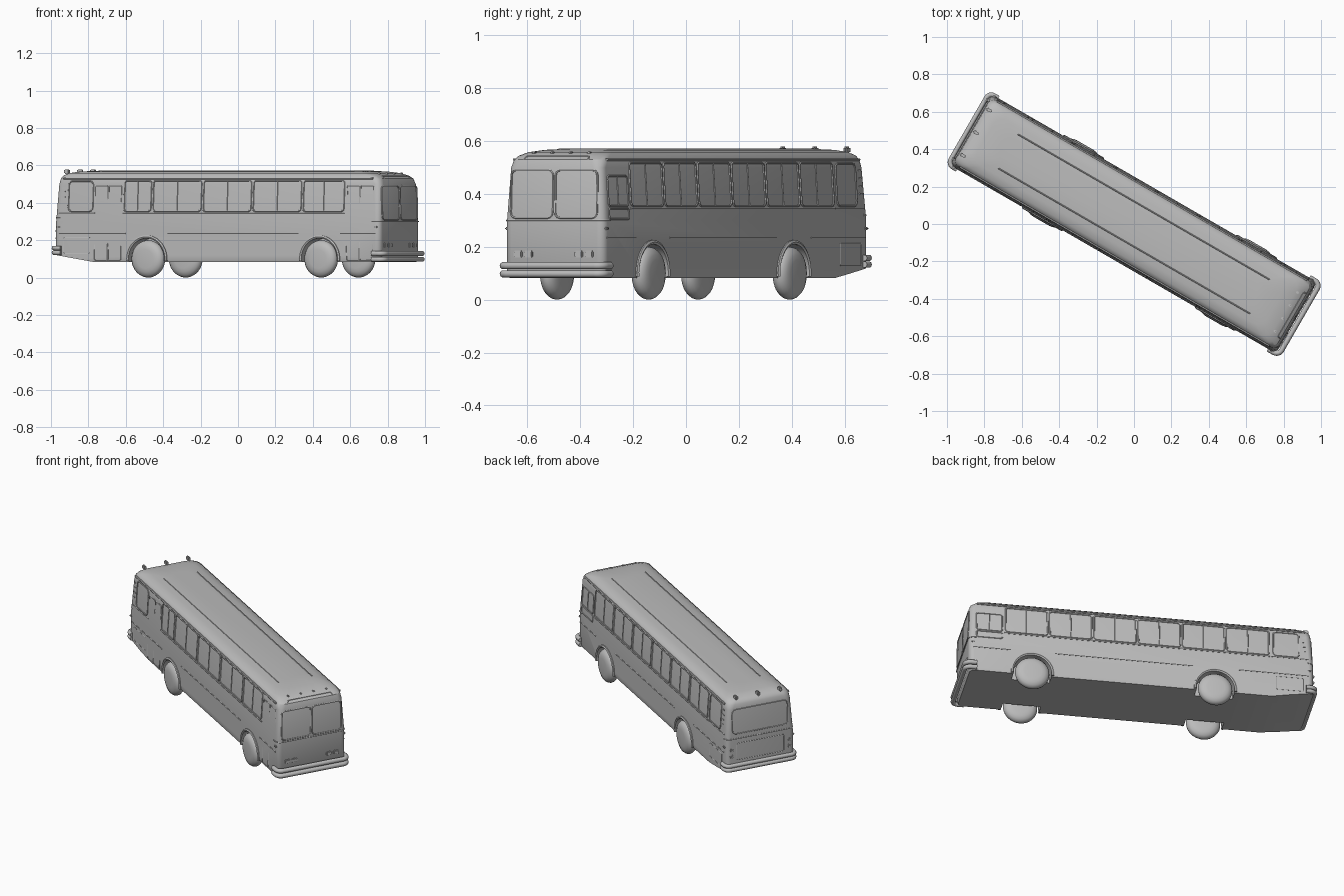
import bpy, bmesh
from math import pi, cos, sin, radians
from mathutils import Matrix, Vector

if "Cube" in bpy.data.objects:
    bpy.data.objects.remove(bpy.data.objects["Cube"])

GREY = (0.5, 0.5, 0.5, 1)
grey = bpy.data.materials.new("plain grey")
grey.use_nodes = True
grey.diffuse_color = GREY
grey.node_tree.nodes["Principled BSDF"].inputs["Base Color"].default_value = GREY
parts = []


def add_part(obj, angle=40):
    obj.data.materials.clear()
    obj.data.materials.append(grey)
    bpy.ops.object.select_all(action='DESELECT')
    obj.select_set(True)
    bpy.context.view_layer.objects.active = obj
    bpy.ops.object.shade_smooth_by_angle(angle=radians(angle))
    parts.append(obj)
    return obj


def from_bmesh(name, bm):
    bmesh.ops.recalc_face_normals(bm, faces=bm.faces)
    mesh = bpy.data.meshes.new(name)
    bm.to_mesh(mesh)
    bm.free()
    obj = bpy.data.objects.new(name, mesh)
    bpy.context.collection.objects.link(obj)
    return obj


def tube(name, points, radius, closed=False, res=1):
    """Round bar along a path, turned into a mesh."""
    curve = bpy.data.curves.new(name, 'CURVE')
    curve.dimensions = '3D'
    curve.bevel_depth, curve.bevel_resolution = radius, res
    curve.use_fill_caps = True
    spline = curve.splines.new('POLY')
    spline.points.add(len(points) - 1)
    for p, co in zip(spline.points, points):
        p.co = (*co, 1)
    spline.use_cyclic_u = closed
    obj = bpy.data.objects.new(name, curve)
    bpy.context.collection.objects.link(obj)
    bpy.ops.object.select_all(action='DESELECT')
    obj.select_set(True)
    bpy.context.view_layer.objects.active = obj
    bpy.ops.object.convert(target='MESH')
    return add_part(bpy.context.object)


def box(name, centre, size, bevel=0.0):
    bm = bmesh.new()
    bmesh.ops.create_cube(bm, size=1)
    bmesh.ops.scale(bm, vec=size, verts=bm.verts)
    bmesh.ops.translate(bm, vec=centre, verts=bm.verts)
    if bevel:
        bmesh.ops.bevel(bm, geom=bm.edges[:], offset=bevel, segments=2, affect='EDGES')
    return add_part(from_bmesh(name, bm))


def rounded(a0, a1, b0, b1, r, steps=3):
    """Corner points of a rounded rectangle."""
    pts = []
    for i, (ca, cb) in enumerate(((a1 - r, b1 - r), (a0 + r, b1 - r),
                                  (a0 + r, b0 + r), (a1 - r, b0 + r))):
        for k in range(steps + 1):
            t = (i + k / steps) * pi / 2
            pts.append((ca + r * cos(t), cb + r * sin(t)))
    return pts


# Walls lean inward above the belt line
def lean(z):
    return max(0, z - 0.3) / 0.2


def side_v(z):
    return 0.217 - 0.013 * lean(z)


def front_u(z):
    return 1.0 - 0.005 * lean(z)


def rear_u(z):
    return -1.01 + 0.01 * lean(z)


def side_rim(name, side, u0, u1, z0, z1, r=0.012, rad=0.004):
    pts = [(u, side * side_v(z), z) for u, z in rounded(u0, u1, z0, z1, r)]
    return tube(name, pts, rad, True)


def end_rim(name, place, v0, v1, z0, z1, r=0.015, rad=0.004):
    pts = [(place(z), v, z) for v, z in rounded(v0, v1, z0, z1, r)]
    return tube(name, pts, rad, True)


def side_bar(name, side, u, z0, z1, rad=0.003):
    tube(name, [(u, side * side_v(z), z) for z in (z0, z1)], rad)


# Body shell: height, half width, front, rear, corner radius
levels = [(.083, .212, .992, 1.0, .03), (.1, .217, 1.0, 1.01, .03),
          (.3, .217, 1.0, 1.01, .03), (.5, .204, .995, 1.0, .035),
          (.53, .201, .985, .996, .045), (.545, .194, .965, .986, .05),
          (.558, .177, .93, .968, .06), (.567, .14, .87, .92, .06),
          (.572, .07, .78, .82, .05)]
bm = bmesh.new()
rings = [[bm.verts.new((x, y, z)) for x, y in rounded(-ur, uf, -w, w, r, 5)]
         for z, w, uf, ur, r in levels]
for low, high in zip(rings, rings[1:]):
    for i in range(len(low)):
        j = (i + 1) % len(low)
        bm.faces.new((low[i], low[j], high[j], high[i]))
bm.faces.new(rings[0])
bm.faces.new(rings[-1])
# Rising underside at the rear
cut = bmesh.ops.bisect_plane(bm, geom=bm.verts[:] + bm.edges[:] + bm.faces[:],
                             plane_co=(-.765, 0, .083), plane_no=(-.16, 0, -1),
                             clear_outer=True)
bmesh.ops.holes_fill(bm, edges=[e for e in bm.edges if e.is_boundary])
body = from_bmesh("body", bm)

# Wheel wells
AXLES = {"front": .629, "rear": -.438}
for axle, u in AXLES.items():
    for side in (1, -1):
        bpy.ops.mesh.primitive_cylinder_add(vertices=40, radius=.112, depth=.16,
                                            location=(u, side * .22, .1), rotation=(pi / 2, 0, 0))
        cutter = bpy.context.object
        cutter.hide_render = True
        mod = body.modifiers.new("well", 'BOOLEAN')
        mod.operation, mod.object, mod.solver = 'DIFFERENCE', cutter, 'EXACT'
        bpy.context.view_layer.objects.active = body
        bpy.ops.object.modifier_apply(modifier=mod.name)
        bpy.data.objects.remove(cutter)
add_part(body, 30)

# Wheels and arches
tyre = [(0, .035), (.05, .035), (.07, .032), (.088, .024), (.097, .012), (.1, 0)]
tyre += [(r, -y) for r, y in tyre[-2::-1]]
for axle, u in AXLES.items():
    for side, label in ((1, "left"), (-1, "right")):
        bm = bmesh.new()
        chain = [bm.verts.new((r, y, 0)) for r, y in tyre]
        edges = [bm.edges.new(pair) for pair in zip(chain, chain[1:])]
        bmesh.ops.spin(bm, geom=chain + edges, cent=(0, 0, 0), axis=(0, 1, 0),
                       angle=2 * pi, steps=40)
        bmesh.ops.remove_doubles(bm, verts=bm.verts, dist=.0005)
        bmesh.ops.translate(bm, vec=(u, side * .2, .1), verts=bm.verts)
        add_part(from_bmesh(f"{axle}_{label}_wheel", bm))
        arc = [(u + .118 * cos(t), side * .218, .1 + .118 * sin(t))
               for t in (radians(-6 + 8 * k) for k in range(25))]
        tube(f"{axle}_{label}_arch", arc, .009)

# Side mouldings, rain gutters and roof strips
for side, label in ((1, "left"), (-1, "right")):
    for a, b in ((-.98, -.57), (-.31, .5), (.755, .975)):
        tube(label + "_moulding", [(a, side * .217, .235), (b, side * .217, .235)], .003)
    tube(label + "_gutter", [(-.96, side * .202, .53), (.95, side * .202, .53)], .006)
    tube(label + "_roof_strip", [(-.777, side * .105, .57), (.777, side * .105, .57)], .0035)
    tube(label + "_rear_belt", [(-.98, side * side_v(.345), .345),
                                (-.76, side * side_v(.345), .345)], .003)
    side_rim(label + "_quarter_window", side, -.925, -.775, .355, .515, .02)
    side_rim(label + "_service_hatch", side, -.95, -.79, .13, .215, .006, .002)
    for u in (-.985, .975):
        box(label + "_side_lamp", (u, side * .216, .27), (.02, .016, .012), .004)


def window_row(side, label, bounds):
    for a, b in zip(bounds, bounds[1:]):
        side_rim(label + "_window", side, a + .007, b - .007, .355, .518, .015, .0045)
        side_bar(label + "_window_divider", side, (a + b) / 2, .357, .516)
    z = .345
    tube(label + "_window_sill", [(u, side * side_v(z), z) for u in (bounds[0], bounds[-1])], .005)


window_row(1, "left", [-.756 + .258 * k for k in range(7)])
window_row(-1, "right", [-.588, -.41, -.10, .208, .517, .782])

# Driver window on the left
side_rim("driver_window", 1, .805, .955, .355, .468)
side_bar("driver_window_divider", 1, .88, .357, .466)
side_rim("driver_window_flap", 1, .805, .955, .305, .345, .01)

# Two-leaf doors on the right
for label, a, b in (("front_door", .795, .955), ("rear_door", -.76, -.6)):
    for c, d in ((a, (a + b) / 2 - .002), ((a + b) / 2 + .002, b)):
        side_rim(label + "_leaf", -1, c, d, .092, .49, .006, .003)

# Front: windscreen, belt, sign, lamps
for s in (-1, 1):
    end_rim("windscreen", front_u, *sorted((s * .006, s * .188)), .31, .49, .02)
    for v in (.11, .155):
        box("headlamp", (1.001, s * v, .173), (.014, .036, .025), .004)
end_rim("sign_panel", lambda z: 0.985 - max(0, z - .53) * 1.3, -.14, .14, .505, .543, .01, .003)


def wrap(end, tail, v, z, r=.03):
    """Path around one end of the body."""
    pts = [(tail, -v, z)]
    for s, sweep in ((-1, range(-90, 1, 15)), (1, range(0, 91, 15))):
        pts += [(end - r + r * cos(radians(t)), s * (v - r) + r * sin(radians(t)), z)
                for t in sweep]
    return pts + [(tail, v, z)]


tube("front_belt", wrap(1.0, .95, .217, .3), .004)
rear_belt = [(-x, y, z) for x, y, z in wrap(1.008, .97, .215, .32)]
tube("rear_belt", rear_belt, .004)
for z in (.098, .129):
    tube("front_bumper", wrap(1.021, .955, .221, z), .014, res=3)
for z in (.133, .158):
    tube("rear_bumper", [(-x, y, z) for x, y, z in wrap(1.021, .965, .221, z)], .0125, res=3)

# Rear: window, engine hatch, tail lamps, roof markers
end_rim("rear_window", rear_u, -.175, .175, .35, .5, .025, .003)
end_rim("engine_hatch", rear_u, -.15, .15, .185, .29, .01, .0025)
for s in (-1, 1):
    for z in (.21, .25):
        box("tail_lamp", (-1.01, s * .182, z), (.016, .026, .022), .006)
    for k in range(4):
        box("vent", (-.955, s * side_v(.4 + .03 * k), .4 + .03 * k), (.018, .006, .006))
for v in (-.14, 0, .14):
    box("roof_marker", (-.975, v, .566), (.034, .016, .026), .005)
for v in (-.12, -.04, .04, .12):
    box("front_marker", (.94, v, .556), (.016, .012, .01), .003)

# Turn the finished vehicle to its diagonal stance
turn = Matrix.Rotation(radians(-30), 4, 'Z')
for obj in parts:
    obj.data.transform(turn)
